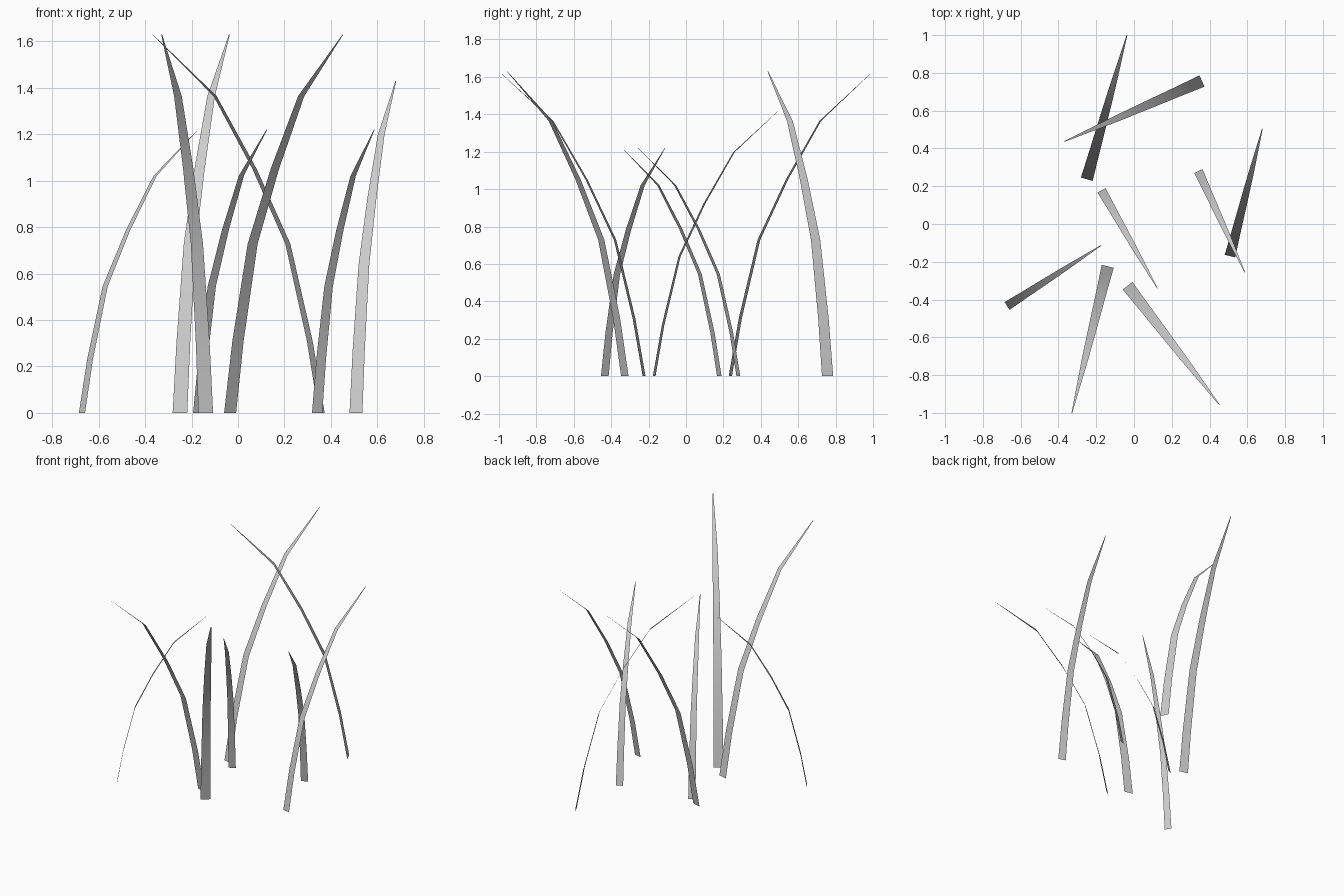
import bpy
from mathutils import Vector

cube = bpy.data.objects.get("Cube")
if cube:
    bpy.data.objects.remove(cube, do_unlink=True)

# One plain grey for all the grass
grey = bpy.data.materials.new("plain_grey")
grey.use_nodes = True
colour = (0.6, 0.6, 0.6, 1)
grey.diffuse_color = colour
grey.node_tree.nodes["Principled BSDF"].inputs["Base Color"].default_value = colour

# Blade profile: share of reach, share of height, share of base width
PROFILE = [(0, 0, 1), (0.07, 0.19, 0.94), (0.2, 0.447, 0.83),
           (0.397, 0.645, 0.7), (0.63, 0.837, 0.52), (1, 1, 0.06)]
BASE_WIDTH = 0.04  # per unit of height


def grass_blade(name, base, tip, height):
    """Flat, smoothly shaded ribbon that bends and tapers towards its tip."""
    base, tip = Vector((*base, 0)), Vector((*tip, 0))
    lean = (tip - base).normalized()
    side = Vector((-lean.y, lean.x, 0)) * BASE_WIDTH * height / 2
    verts = []
    for reach, rise, width in PROFILE:
        centre = base.lerp(tip, reach) + Vector((0, 0, rise * height))
        verts += [centre + side * width, centre - side * width]
    faces = [(i, i + 1, i + 3, i + 2) for i in range(0, len(verts) - 2, 2)]
    mesh = bpy.data.meshes.new(name)
    mesh.from_pydata(verts, [], faces)
    mesh.materials.append(grey)
    mesh.shade_smooth()
    blade = bpy.data.objects.new(name, mesh)
    bpy.context.collection.objects.link(blade)


# Tall blades
grass_blade("tall_blade_back", (-0.25, 0.237), (-0.037, 1.0), 1.63)
grass_blade("tall_blade_back_left", (0.36, 0.757), (-0.368, 0.437), 1.63)
grass_blade("tall_blade_front_left", (-0.034, -0.327), (0.452, -0.957), 1.63)
grass_blade("tall_blade_front_right", (-0.139, -0.224), (-0.329, -1.0), 1.63)

# Middle blade
grass_blade("middle_blade_left", (0.508, -0.17), (0.68, 0.506), 1.43)

# Short blades
grass_blade("short_blade_left", (0.341, 0.28), (0.587, -0.257), 1.22)
grass_blade("short_blade_centre", (-0.172, 0.178), (0.124, -0.341), 1.22)
grass_blade("short_blade_right", (-0.672, -0.434), (-0.172, -0.112), 1.22)
